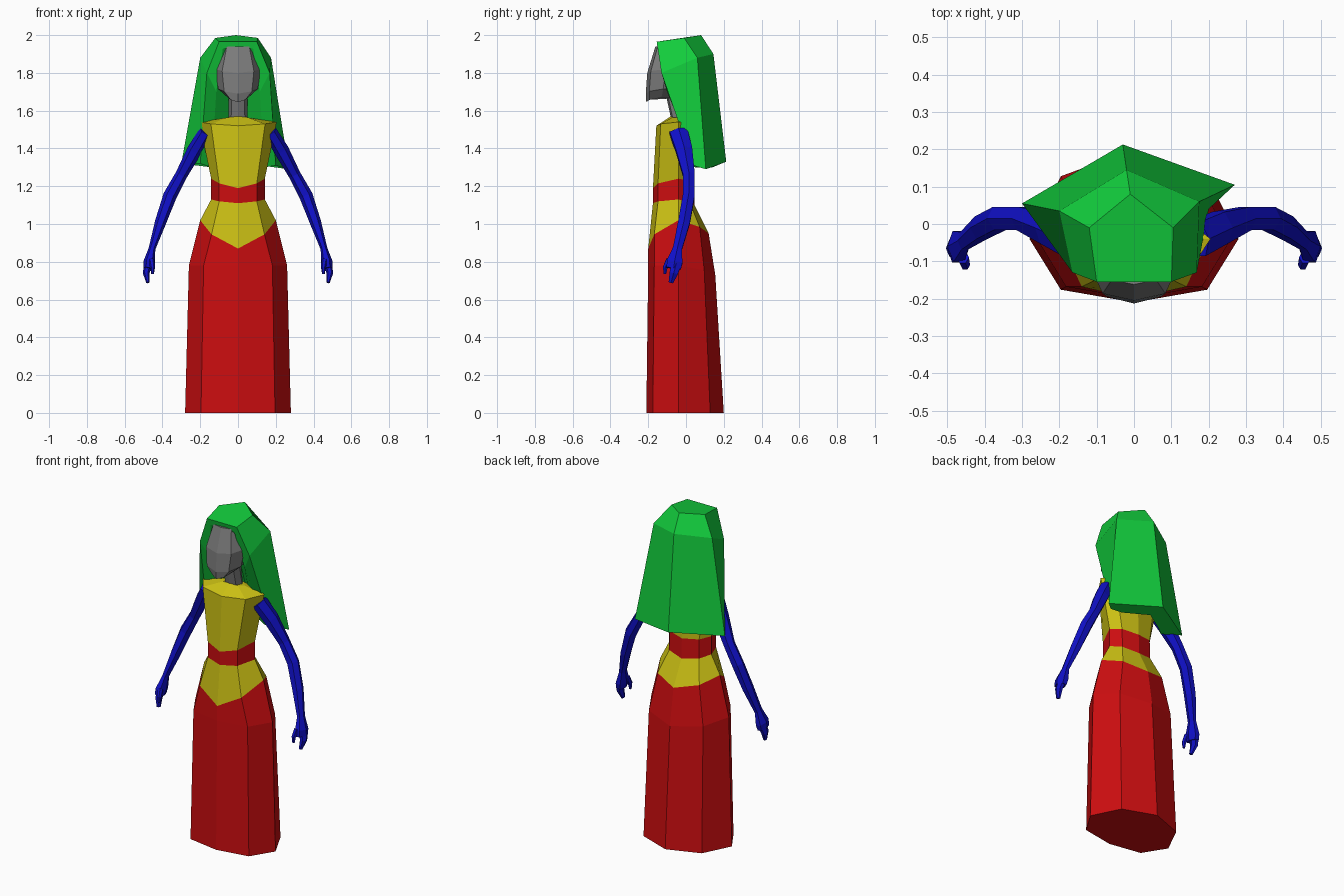
import bpy, bmesh, math
from mathutils import Vector

cube = bpy.data.objects.get("Cube")
if cube:
    bpy.data.objects.remove(cube)


def material(name, rgb):
    m = bpy.data.materials.new(name)
    m.use_nodes = True
    m.diffuse_color = (*rgb, 1)
    m.node_tree.nodes["Principled BSDF"].inputs["Base Color"].default_value = (*rgb, 1)
    return m


red = material("red cloth", (.6, .004, .005))
yellow = material("yellow cloth", (.6, .53, .007))
green = material("green hair", (.006, .6, .045))
blue = material("blue arms", (.005, .005, .58))
grey = material("grey skin", (.2, .2, .2))


def loft(bm, rings, cap_start=True, cap_end=True, mats=None):
    """Skin closed rings of points; mats gives a slot per segment."""
    rows = [[bm.verts.new(p) for p in ring] for ring in rings]
    for i, (a, b) in enumerate(zip(rows, rows[1:])):
        for j in range(len(a)):
            k = (j + 1) % len(a)
            f = bm.faces.new((a[j], a[k], b[k], b[j]))
            f.material_index = mats[i] if mats else 0
    if cap_start:
        bm.faces.new(rows[0]).material_index = mats[0] if mats else 0
    if cap_end:
        bm.faces.new(rows[-1]).material_index = mats[-1] if mats else 0
    return rows


def finish(name, bm, mats):
    bmesh.ops.recalc_face_normals(bm, faces=bm.faces)
    mesh = bpy.data.meshes.new(name)
    bm.to_mesh(mesh)
    bm.free()
    for m in mats:
        mesh.materials.append(m)
    obj = bpy.data.objects.new(name, mesh)
    bpy.context.collection.objects.link(obj)
    return obj


def octagon(z_front, z_side, z_back, width, front, back, side=-.04):
    """Eight-sided symmetric ring with separate front, side and back heights."""
    half = [
        (width * .7, front + (side - front) * .2, (z_front + z_side) / 2),
        (width, side, z_side),
        (width * .7, back + (side - back) * .3, (z_back + z_side) / 2),
    ]
    mirrored = [(-x, y, z) for x, y, z in reversed(half)]
    return [(0, front, z_front)] + half + [(0, back, z_back)] + mirrored


# Dress: skirt, hip panel, waistband and bodice
bm = bmesh.new()
loft(bm, [
    octagon(0, 0, 0, .28, -.21, .2),
    octagon(.78, .78, .73, .26, -.2, .155),
    octagon(.87, 1.02, .95, .2, -.2, .12),
    octagon(1.11, 1.13, 1.1, .142, -.175, .045),
    octagon(1.19, 1.24, 1.22, .142, -.175, .04),
    octagon(1.52, 1.54, 1.53, .205, -.157, .03),
    octagon(1.57, 1.56, 1.56, .07, -.08, .01),
], mats=[0, 0, 1, 0, 1, 1])
finish("dress", bm, [red, yellow])

# Head
bm = bmesh.new()
loft(bm, [
    octagon(1.645, 1.67, 1.66, .055, -.21, -.05, -.13),
    octagon(1.69, 1.715, 1.7, .105, -.213, 0, -.12),
    octagon(1.8, 1.82, 1.8, .12, -.205, .03, -.11),
    octagon(1.94, 1.94, 1.94, .085, -.162, 0, -.1),
])
finish("head", bm, [grey])

# Neck
bm = bmesh.new()
loft(bm, [
    octagon(1.54, 1.54, 1.54, .052, -.075, .01, -.03),
    octagon(1.7, 1.7, 1.7, .048, -.11, -.01, -.06),
])
finish("neck", bm, [grey])

# Hair: outer shell runs round the back, the last three points line the inside
bm = bmesh.new()
rows = loft(bm, [
    [(-.1, -.155, 1.965), (-.12, -.01, 1.985), (-.01, .08, 2), (.105, -.01, 1.985),
     (.1, -.155, 1.965), (.08, -.15, 1.93), (0, -.145, 1.935), (-.08, -.15, 1.93)],
    [(-.165, -.13, 1.8), (-.2, .035, 1.88), (-.02, .145, 1.9), (.175, .06, 1.88),
     (.168, -.13, 1.8), (.115, -.1, 1.7), (0, 0, 1.72), (-.115, -.1, 1.7)],
    [(-.2, -.01, 1.32), (-.3, .055, 1.32), (-.03, .213, 1.33), (.27, .105, 1.29),
     (.2, .04, 1.31), (.14, .06, 1.3), (0, .14, 1.3), (-.14, .05, 1.3)],
], cap_start=False)
top = rows[0]
bm.faces.new(top[:5])
bm.faces.new([top[0]] + top[4:])
finish("hair", bm, [green])


def tube(bm, path, side, sides=6):
    """Faceted limb along (x, y, z, radius across, radius in depth)."""
    pts = [Vector((side * p[0], p[1], p[2])) for p in path]
    rings = []
    for i, c in enumerate(pts):
        along = (pts[min(i + 1, len(pts) - 1)] - pts[max(i - 1, 0)]).normalized()
        across = Vector((0, 1, 0)).cross(along).normalized()
        depth = along.cross(across)
        ring = []
        for k in range(sides):
            t = math.tau * k / sides
            ring.append(c + across * path[i][3] * math.cos(t) + depth * path[i][4] * math.sin(t))
        rings.append(ring)
    loft(bm, rings)


# Arms with hand, fingers and thumb
arm = [(.17, -.04, 1.49, .036, .055), (.23, -.01, 1.39, .04, .05), (.3, .015, 1.26, .032, .036),
       (.36, .015, 1.15, .036, .036), (.41, -.01, 1.01, .03, .036), (.455, -.045, .87, .018, .028),
       (.47, -.06, .8, .03, .048), (.475, -.065, .765, .026, .044)]
fingers = [(.475, -.05, .79, .022, .03), (.486, -.065, .74, .018, .026), (.477, -.08, .69, .009, .014)]
thumb = [(.458, -.09, .81, .016, .018), (.452, -.11, .77, .013, .014), (.452, -.112, .735, .007, .008)]
for name, side in (("left", 1), ("right", -1)):
    bm = bmesh.new()
    for path in (arm, fingers, thumb):
        tube(bm, path, side)
    finish(name + "_arm", bm, [blue])
